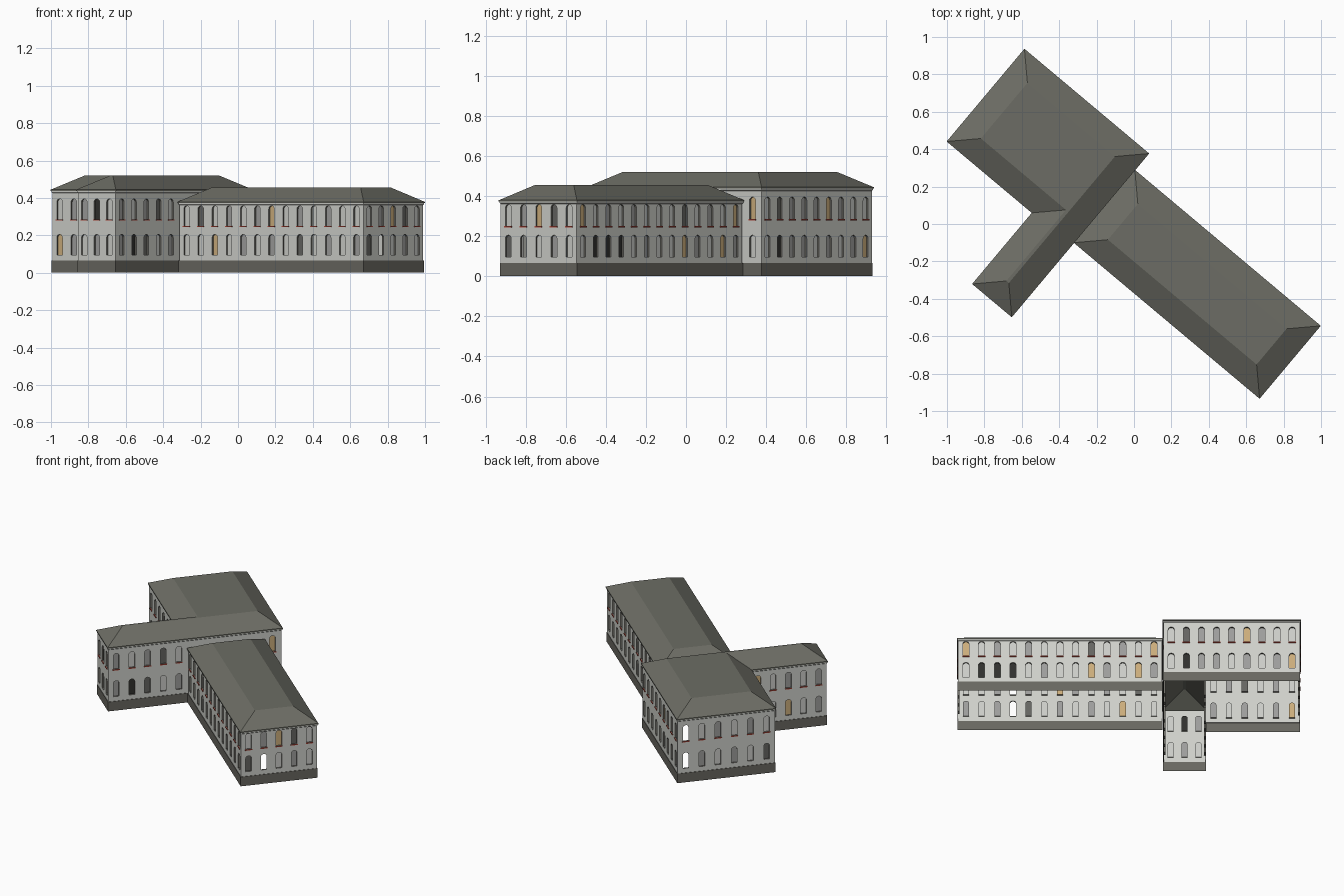
import bpy, math
from mathutils import Vector

if "Cube" in bpy.data.objects:
    bpy.data.objects.remove(bpy.data.objects["Cube"])

ANGLE = math.radians(-40)          # whole building is turned on plan


def material(name, r, g, b):
    m = bpy.data.materials.new(name)
    m.diffuse_color = (r, g, b, 1)
    m.use_nodes = True
    m.node_tree.nodes["Principled BSDF"].inputs["Base Color"].default_value = m.diffuse_color
    return m


WALL = material("pale_plaster", 0.62, 0.63, 0.59)
ROOF = material("roof_grey", 0.15, 0.152, 0.128)
PLINTH = material("plinth_grey", 0.14, 0.136, 0.118)
REVEAL = material("reveal_grey", 0.16, 0.155, 0.135)
SILL = material("red_sill", 0.42, 0.06, 0.04)
PALE = material("pale_pane", 0.60, 0.61, 0.58)
GREY = material("grey_pane", 0.34, 0.34, 0.33)
MID = material("smoky_pane", 0.13, 0.13, 0.12)
DARK = material("dark_pane", 0.03, 0.03, 0.027)
TAN = material("lit_tan_pane", 0.60, 0.42, 0.20)
PANES = [PALE, GREY, MID, DARK, TAN]
CODE = "pgmdt"                     # one letter per pane colour, o = open hole


def make(name, polys, mats):
    """polys: list of (points, material index)"""
    verts, faces, ids = [], [], []
    for pts, mi in polys:
        faces.append(range(len(verts), len(verts) + len(pts)))
        verts += [tuple(p) for p in pts]
        ids.append(mi)
    me = bpy.data.meshes.new(name)
    me.from_pydata(verts, [], [list(f) for f in faces])
    for m in mats:
        me.materials.append(m)
    for p, mi in zip(me.polygons, ids):
        p.material_index = mi
    me.update()
    ob = bpy.data.objects.new(name, me)
    ob.rotation_euler.z = ANGLE
    bpy.context.collection.objects.link(ob)
    return ob


def inset(poly, t):
    """Move a right-angled counterclockwise outline inwards by t."""
    out, n = [], len(poly)
    for i in range(n):
        p = Vector(poly[i])
        d0 = (p - Vector(poly[i - 1])).normalized()
        d1 = (Vector(poly[(i + 1) % n]) - p).normalized()
        out.append(p + t * (Vector((-d0.y, d0.x)) + Vector((-d1.y, d1.x))))
    return out


def loft(name, poly, profile, mat, cap=False):
    """Sweep an (inset, height) profile around the outline."""
    rings = [[p.to_3d() + Vector((0, 0, z)) for p in inset(poly, t)] for t, z in profile]
    n, polys = len(poly), []
    for lo, hi in zip(rings, rings[1:]):
        for i in range(n):
            j = (i + 1) % n
            polys.append(([lo[i], lo[j], hi[j], hi[i]], 0))
    if cap:
        polys.append((rings[-1], 0))
    return make(name, polys, [mat])


HALF, RISE, DEPTH = 0.019, 0.017, 0.01


def arch(c, z0, z1):
    """Arched opening, clockwise from bottom left over the top."""
    pts = [(c - HALF, z0)]
    for k in range(9):
        a = math.pi * (1 - k / 8)
        pts.append((c + HALF * math.cos(a), z1 - RISE + RISE * math.sin(a)))
    return pts + [(c + HALF, z0)]


def wall(start, end, codes, base, split, top, rows, walls, panes, sills):
    """codes: pane letters of the upper and lower row, left to right"""
    d = (end - start).normalized()
    inward = Vector((-d.y, d.x))
    length = (end - start).length

    def P(s, z, dep=0.0):
        q = start + d * s + inward * dep
        return Vector((q.x, q.y, z))

    if not codes:
        walls.append(([P(0, base), P(length, base), P(length, top), P(0, top)], 0))
        return
    upper, lower = codes.split("/")
    w = length / len(upper)
    for k in range(len(upper)):
        x0, x1, c = k * w, (k + 1) * w, (k + 0.5) * w
        for r, (b, t) in enumerate(((base, split), (split, top))):
            z0, z1 = rows[r]
            o = arch(c, z0, z1)
            # wall cell split in two halves around the opening
            left = [(x0, b), (c, b), (c, z0)] + o[:6] + [(c, t), (x0, t)]
            right = [(x1, t), (c, t)] + o[5:] + [(c, z0), (c, b), (x1, b)]
            walls.append(([P(*q) for q in left], 0))
            walls.append(([P(*q) for q in right], 0))
            # reveals and pane
            for p, q in zip(o, o[1:] + o[:1]):
                walls.append(([P(*p), P(*q), P(*q, DEPTH), P(*p, DEPTH)], 1))
            kind = (lower, upper)[r][k]
            if kind != "o":
                panes.append(([P(*q, DEPTH) for q in reversed(o)], CODE.index(kind)))
            # sill under the upper windows
            if r == 1:
                s0, s1, e = c - 0.023, c + 0.023, -0.005
                za, zb = z0 - 0.006, z0
                sills.append(([P(s0, za, e), P(s1, za, e), P(s1, zb, e), P(s0, zb, e)], 0))
                sills.append(([P(s0, zb, e), P(s1, zb, e), P(s1, zb, 0), P(s0, zb, 0)], 0))
                sills.append(([P(s0, za, 0), P(s1, za, 0), P(s1, za, e), P(s0, za, e)], 0))
                for s in (s0, s1):
                    sills.append(([P(s, za, 0), P(s, za, e), P(s, zb, e), P(s, zb, 0)], 0))


def building(name, poly, eave, ridge, sides, rows, split):
    base = 0.065
    loft(name + "_plinth", poly, [(0.004, 0), (0.004, base), (0.008, base)], PLINTH)
    loft(name + "_cornice", poly, [(0.007, eave - 0.011), (0.003, eave - 0.007), (0.003, eave)], WALL)
    loft(name + "_roof", poly, [(0.007, eave), (0, eave), (0, eave + 0.007), (0.13, ridge)], ROOF, True)
    walls, panes, sills = [], [], []
    pts = inset(poly, 0.007)
    for i, spec in enumerate(sides):
        a, b = pts[i], pts[(i + 1) % len(pts)]
        # spec: list of (fraction where the stretch ends, pane letters)
        f0 = 0.0
        for f1, codes in spec:
            wall(a.lerp(b, f0), a.lerp(b, f1), codes, base, split, eave, rows, walls, panes, sills)
            f0 = f1
    make(name + "_walls", walls, [WALL, REVEAL])
    make(name + "_window_panes", panes, PANES)
    make(name + "_window_sills", sills, [SILL])


# Tall L-shaped block: wide body with a narrow arm to the front
L_SHAPE = [(-1.051, 0.341), (-1.051, -0.306), (-0.457, -0.306),
           (-0.457, -0.802), (-0.18, -0.802), (-0.18, 0.341)]
building("tall_block", L_SHAPE, 0.437, 0.52,
         [[(1, "opgpgp/ogpgpm")], [(1, "pgpmgp/tgpgpg")], [(1, "tpgpg/gptpg")],
          [(1, "gdp/pgp")],
          [(0.453, "gpgmp/gdmpg"), (0.897, ""), (1, "t/p")],
          [(1, "pmgggtgpp/pdggpgpgt")]],
         [(0.096, 0.205), (0.285, 0.395)], 0.245)

# Lower long wing; its joined end has no wall of its own
WING = [(-0.183, 0.225), (-0.183, -0.284), (1.115, -0.284), (1.115, 0.225)]
building("long_wing", WING, 0.372, 0.456,
         [[], [(1, "pmpgpgtpgogpp/pptpgpgpmogpg")],
          [(1, "pgtmp/mopgp")],
          [(1, "tpgpgpppmpgpt/pdddpgpptgptg")]],
         [(0.096, 0.205), (0.25, 0.358)], 0.228)
